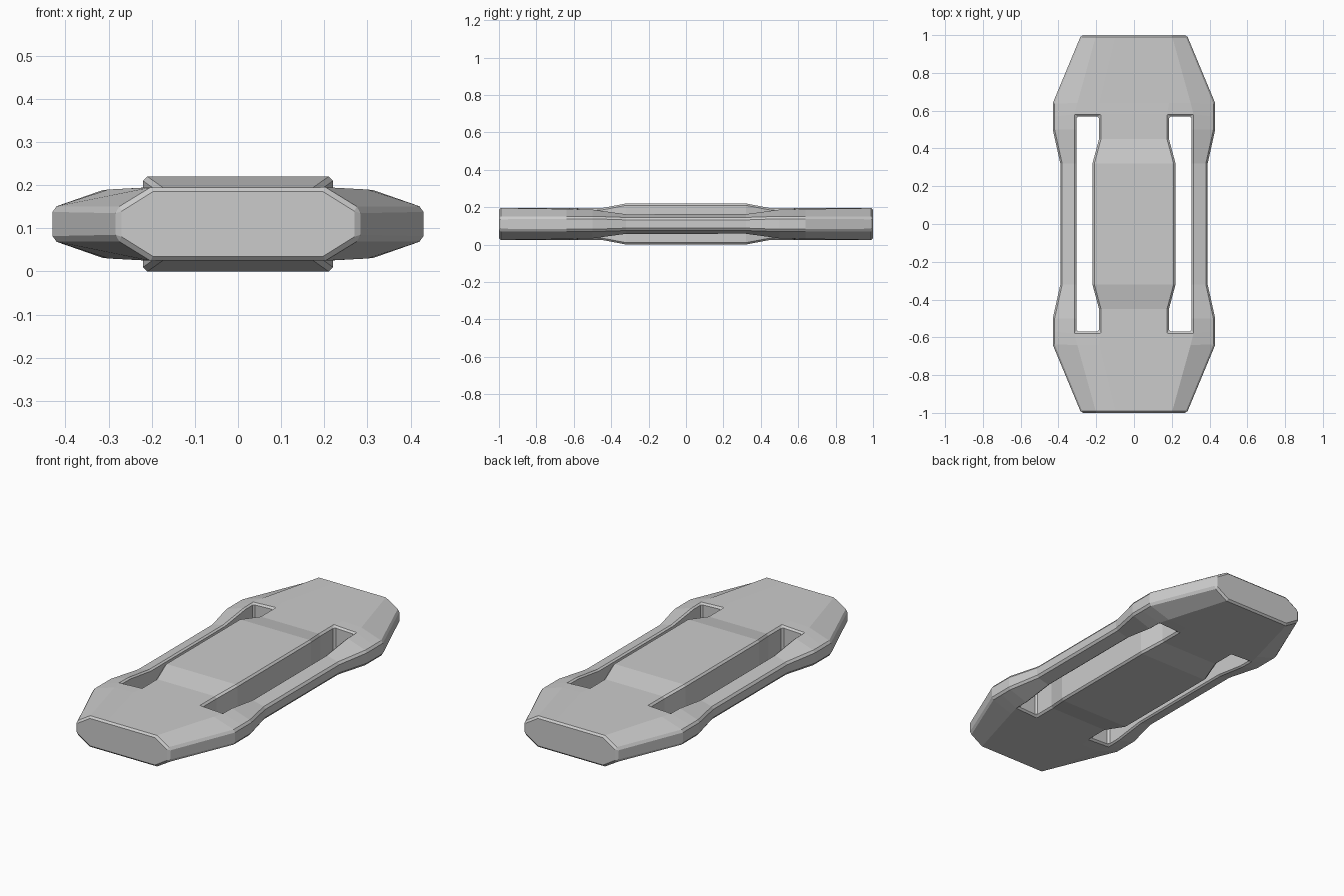
import bpy, bmesh

if "Cube" in bpy.data.objects:
    bpy.data.objects.remove(bpy.data.objects["Cube"], do_unlink=True)

grey = bpy.data.materials.new("plain grey")
grey.use_nodes = True
colour = (0.6, 0.6, 0.6, 1)
grey.diffuse_color = colour
grey.node_tree.nodes["Principled BSDF"].inputs["Base Color"].default_value = colour

MID = 0.11
# Rows from the end to the waist: core edge, slot outer edge, rim as (x, y, half thickness)
rows = [
    [(0.10, 1.00, 0.085), (0.20, 1.00, 0.085), (0.28, 1.00, 0.035)],
    [(0.185, 0.64, 0.085), (0.30, 0.64, 0.08), (0.43, 0.64, 0.038)],
    [(0.185, 0.57, 0.085), (0.305, 0.57, 0.08), (0.43, 0.57, 0.038)],
    [(0.185, 0.45, 0.085), (0.305, 0.50, 0.08), (0.43, 0.50, 0.038)],
    [(0.22, 0.32, 0.11), (0.305, 0.32, 0.055), (0.39, 0.32, 0.032)],
]
rows += [[(x, -y, h) for x, y, h in row] for row in reversed(rows)]
rows = [[(-x, y, h) for x, y, h in reversed(row)] + row for row in rows]

# Upper and lower skins, leaving the two slots open
bm = bmesh.new()
skins = [[[bm.verts.new((x, y, MID + side * h)) for x, y, h in row]
          for row in rows] for side in (1, -1)]
for skin in skins:
    for r in range(len(rows) - 1):
        for c in range(5):
            if c in (1, 3) and 2 <= r <= 6:
                continue
            bm.faces.new((skin[r][c], skin[r][c + 1], skin[r + 1][c + 1], skin[r + 1][c]))

# Walls around the outline and the slots
partner = {}
for top_row, low_row in zip(*skins):
    partner.update(zip(top_row, low_row))
for edge in [e for e in bm.edges if e.is_boundary and e.verts[0] in partner]:
    a, b = edge.verts
    bm.faces.new((a, b, partner[b], partner[a]))
bmesh.ops.recalc_face_normals(bm, faces=bm.faces)

# Chamfer the rim, end and slot edges
rim = [e for e in bm.edges if e.calc_face_angle(0) > 0.75]
bmesh.ops.bevel(bm, geom=rim, offset=0.01, segments=1, affect='EDGES', clamp_overlap=True)

mesh = bpy.data.meshes.new("slotted_link_body")
bm.to_mesh(mesh)
bm.free()
mesh.materials.append(grey)
body = bpy.data.objects.new("slotted_link_body", mesh)
bpy.context.collection.objects.link(body)
